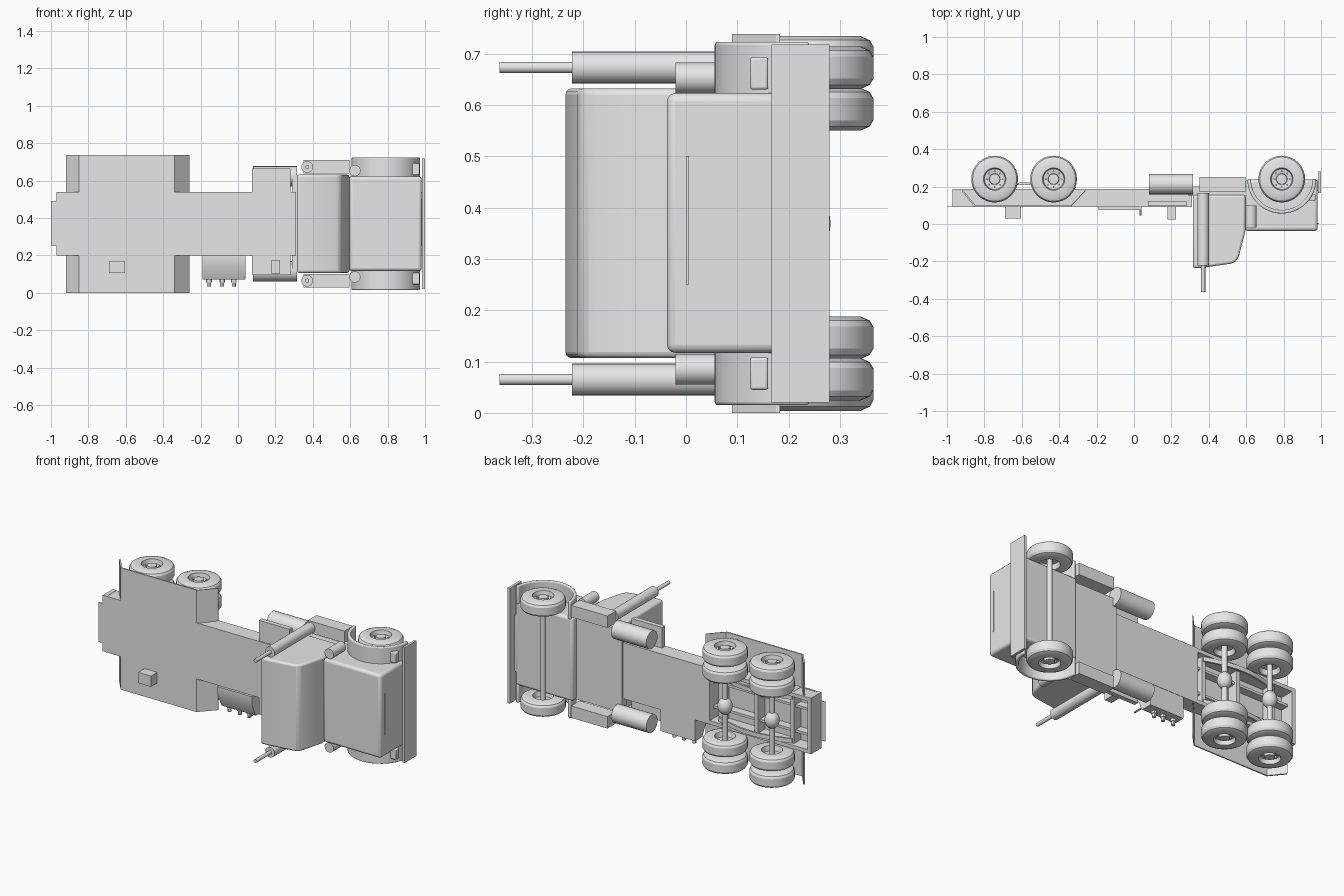
import bpy, bmesh, math
from mathutils import Vector

if "Cube" in bpy.data.objects:
    bpy.data.objects.remove(bpy.data.objects["Cube"], do_unlink=True)

grey = bpy.data.materials.new("plain_grey")
grey.use_nodes = True
grey.diffuse_color = (0.8, 0.8, 0.8, 1)
grey.node_tree.nodes["Principled BSDF"].inputs["Base Color"].default_value = (0.8, 0.8, 0.8, 1)

parts = []
WIDTH = 0.738      # the vehicle lies on its side: length x, height -y, width z
AXLE_Y = 0.24


def finish(name, bm, bevel=0.0):
    bmesh.ops.remove_doubles(bm, verts=bm.verts, dist=1e-5)
    bmesh.ops.recalc_face_normals(bm, faces=bm.faces)
    mesh = bpy.data.meshes.new(name)
    bm.to_mesh(mesh)
    bm.free()
    mesh.materials.append(grey)
    obj = bpy.data.objects.new(name, mesh)
    bpy.context.collection.objects.link(obj)
    if bevel:
        mod = obj.modifiers.new("Bevel", "BEVEL")
        mod.width = bevel
        mod.segments = 3
        mod.limit_method = "ANGLE"
    parts.append(obj)
    return obj


def prism(name, outline, axis, a, b, bevel=0.0):
    """Extrude a closed outline along one axis from a to b."""
    place = {"x": lambda p, q, t: (t, p, q),
             "y": lambda p, q, t: (p, t, q),
             "z": lambda p, q, t: (p, q, t)}[axis]
    bm = bmesh.new()
    rings = [[bm.verts.new(place(p, q, t)) for p, q in outline] for t in (a, b)]
    n = len(outline)
    for i in range(n):
        j = (i + 1) % n
        bm.faces.new((rings[0][i], rings[0][j], rings[1][j], rings[1][i]))
    for ring in rings:
        bm.faces.new(ring)
    return finish(name, bm, bevel)


def box(name, x, y, z, bevel=0.0):
    outline = [(x[0], y[0]), (x[1], y[0]), (x[1], y[1]), (x[0], y[1])]
    return prism(name, outline, "z", z[0], z[1], bevel)


def arc(cx, cy, r, start=0.0, end=2 * math.pi, n=24, closed=True):
    steps = n if closed else n - 1
    return [(cx + r * math.cos(start + (end - start) * i / steps),
             cy + r * math.sin(start + (end - start) * i / steps)) for i in range(n)]


def rod(name, axis, centre, r, a, b, n=24):
    return prism(name, arc(centre[0], centre[1], r, n=n), axis, a, b)


def lathe(name, profile, x, z, direction, segments=32):
    """Spin (radius, offset) points round a wheel axis."""
    bm = bmesh.new()
    verts = [bm.verts.new((x + r, AXLE_Y, z + direction * t)) for r, t in profile]
    edges = [bm.edges.new(pair) for pair in zip(verts, verts[1:])]
    bmesh.ops.spin(bm, geom=verts + edges, cent=(x, AXLE_Y, z), axis=Vector((0, 0, 1)),
                   angle=2 * math.pi, steps=segments)
    return finish(name, bm)


def mirrored(z0, z1):
    """Both sides' width ranges, given the low one."""
    return (("right", z0, z1), ("left", WIDTH - z1, WIDTH - z0))


WHEEL = [(0, 0.03), (0.05, 0.03), (0.058, 0), (0.1, 0), (0.118, 0.008), (0.125, 0.02),
         (0.125, 0.063), (0.118, 0.075), (0.1, 0.083), (0.06, 0.083), (0.055, 0.058),
         (0.03, 0.053), (0.028, 0.075), (0, 0.078)]


def wheel(name, x, outer_z, direction):
    # outer_z is the outer tyre face, direction points outward
    base = outer_z - direction * 0.083
    lathe(name, WHEEL, x, base, direction)
    for i, (px, py) in enumerate(arc(x, AXLE_Y, 0.042, n=8)):
        rod(f"{name}_lug_{i}", "z", (px, py), 0.005,
            base + direction * 0.05, base + direction * 0.065, 6)


# wheels and axles
for side, sign in (("right", -1), ("left", 1)):
    def out(inset):
        return inset if sign < 0 else WIDTH - inset
    wheel(f"front_wheel_{side}", 0.79, out(0.024), sign)
    for axle, x in (("rear", -0.745), ("middle", -0.43)):
        wheel(f"{axle}_outer_wheel_{side}", x, out(0.004), sign)
        wheel(f"{axle}_inner_wheel_{side}", x, out(0.105), sign)
for axle, x in (("rear", -0.745), ("middle", -0.43)):
    rod(f"{axle}_axle", "z", (x, AXLE_Y), 0.015, 0.06, WIDTH - 0.06)
    ball = [(0.042 * math.sin(a), -0.05 * math.cos(a))
            for a in (math.pi * i / 10 for i in range(11))]
    lathe(f"{axle}_differential", ball, x, WIDTH / 2, 1, 20)
rod("front_axle", "z", (0.79, AXLE_Y), 0.015, 0.06, WIDTH - 0.06)

# chassis: solid centre, open rear bay with rails and cross members
box("chassis_centre", (-0.29, 0.31), (0.09, 0.187), (0.2, 0.54))
box("rear_deck", (-0.97, -0.29), (0.09, 0.1), (0.2, 0.54))
box("rear_flap", (-1.0, -0.96), (0.09, 0.094), (0.25, 0.49))
for side, z0, z1 in mirrored(0.2, 0.222):
    box(f"frame_rail_{side}", (-0.97, -0.29), (0.1, 0.187), (z0, z1))
for side, z0, z1 in mirrored(0.285, 0.3):
    box(f"inner_rail_{side}", (-0.95, -0.29), (0.1, 0.15), (z0, z1))
for i, x in enumerate((-0.97, -0.84, -0.6, -0.36)):
    box(f"cross_member_{i}", (x, x + 0.025), (0.1, 0.187 if i == 0 else 0.165), (0.2, 0.54))
for side, z0, z1 in mirrored(0.225, 0.25):
    bow = [(-0.83 + 0.49 * i / 10, 0.16 + 0.05 * math.sin(math.pi * i / 10)) for i in range(11)]
    prism(f"leaf_spring_{side}", bow + [(x, y + 0.012) for x, y in reversed(bow)], "z", z0, z1)

# rear mudguards with sloping ends
guard = [(-0.92, 0.175), (-0.85, 0.09), (-0.34, 0.09), (-0.26, 0.175)]
for side, z0, z1 in mirrored(0.0, 0.2):
    prism(f"rear_mudguard_{side}", guard + [(x * 0.995, y + 0.008) for x, y in reversed(guard)],
          "z", z0, z1)
box("mudguard_box", (-0.69, -0.605), (0.03, 0.092), (0.105, 0.17))

# valve box with sloping face and nozzles
prism("valve_box", [(0.075, 0.2), (0.075, 0.15), (0.115, 0.07), (0.185, 0.07), (0.185, 0.2)],
      "x", -0.19, 0.04)
for i, x in enumerate((-0.155, -0.085, -0.022)):
    rod(f"nozzle_{i}", "z", (x, 0.14), 0.011, 0.035, 0.075, 12)
    rod(f"nozzle_collar_{i}", "z", (x, 0.14), 0.015, 0.055, 0.07, 12)
rod("valve_lever", "y", (0.035, 0.085), 0.005, 0.045, 0.11, 8)

# fuel tanks with steps above
for side, z0, z1 in mirrored(0.06, 0.17):
    rod(f"fuel_tank_{side}", "x", (0.213, (z0 + z1) / 2), 0.054, 0.08, 0.315)
for side, z0, z1 in (("right", 0.095, 0.2), ("left", 0.54, 0.665)):
    box(f"step_{side}", (0.075, 0.28), (0.095, 0.123), (z0, z1))
box("step_box", (0.178, 0.225), (0.025, 0.095), (0.1, 0.175))

# cab, floor and side boxes
cab = [(0.315, 0.155), (0.315, -0.235), (0.36, -0.235), (0.52, -0.212), (0.545, -0.2),
       (0.56, -0.175), (0.595, -0.04), (0.595, 0.155)]
prism("cab", cab, "z", 0.107, 0.632, 0.012)
box("cab_floor", (0.29, 0.62), (0.153, 0.2), (0.12, 0.62))
for side, z0, z1 in mirrored(0.028, 0.1):
    box(f"side_box_{side}", (0.35, 0.595), (0.17, 0.252), (z0, z1))

# exhaust stacks and air cleaners
for side, z0, z1 in mirrored(0.034, 0.096):
    zc = (z0 + z1) / 2
    rod(f"exhaust_{side}", "y", (0.37, zc), 0.031, -0.222, 0.165)
    rod(f"exhaust_tip_{side}", "y", (0.37, zc), 0.011, -0.363, -0.22, 16)
for side, z0, z1 in mirrored(0.055, 0.115):
    rod(f"air_cleaner_{side}", "y", (0.625, (z0 + z1) / 2), 0.03, -0.02, 0.1)

# hood, front mudguards, lamps and bumper
box("hood", (0.595, 0.982), (-0.037, 0.237), (0.117, 0.623), 0.016)
box("hood_badge", (0.98, 0.986), (0.0, 0.006), (0.25, 0.5))
arch = (arc(0.79, AXLE_Y, 0.184, math.pi, 2 * math.pi, 25, False)
        + arc(0.79, AXLE_Y, 0.165, 2 * math.pi, math.pi, 25, False))
for side, z0, z1 in mirrored(0.015, 0.125):
    prism(f"front_mudguard_{side}", arch, "z", z0, z1, 0.006)
for side, z0, z1 in mirrored(0.045, 0.108):
    box(f"headlamp_{side}", (0.93, 0.97), (0.125, 0.16), (z0, z1), 0.005)
box("bumper", (0.985, 1.0), (0.167, 0.28), (0.02, 0.718))
box("bumper_mount", (0.975, 0.99), (0.18, 0.235), (0.2, 0.54))

# smooth curved surfaces, keep edges sharp
bpy.ops.object.select_all(action="DESELECT")
for obj in parts:
    obj.select_set(True)
bpy.context.view_layer.objects.active = parts[0]
bpy.ops.object.shade_smooth_by_angle(angle=math.radians(30))
